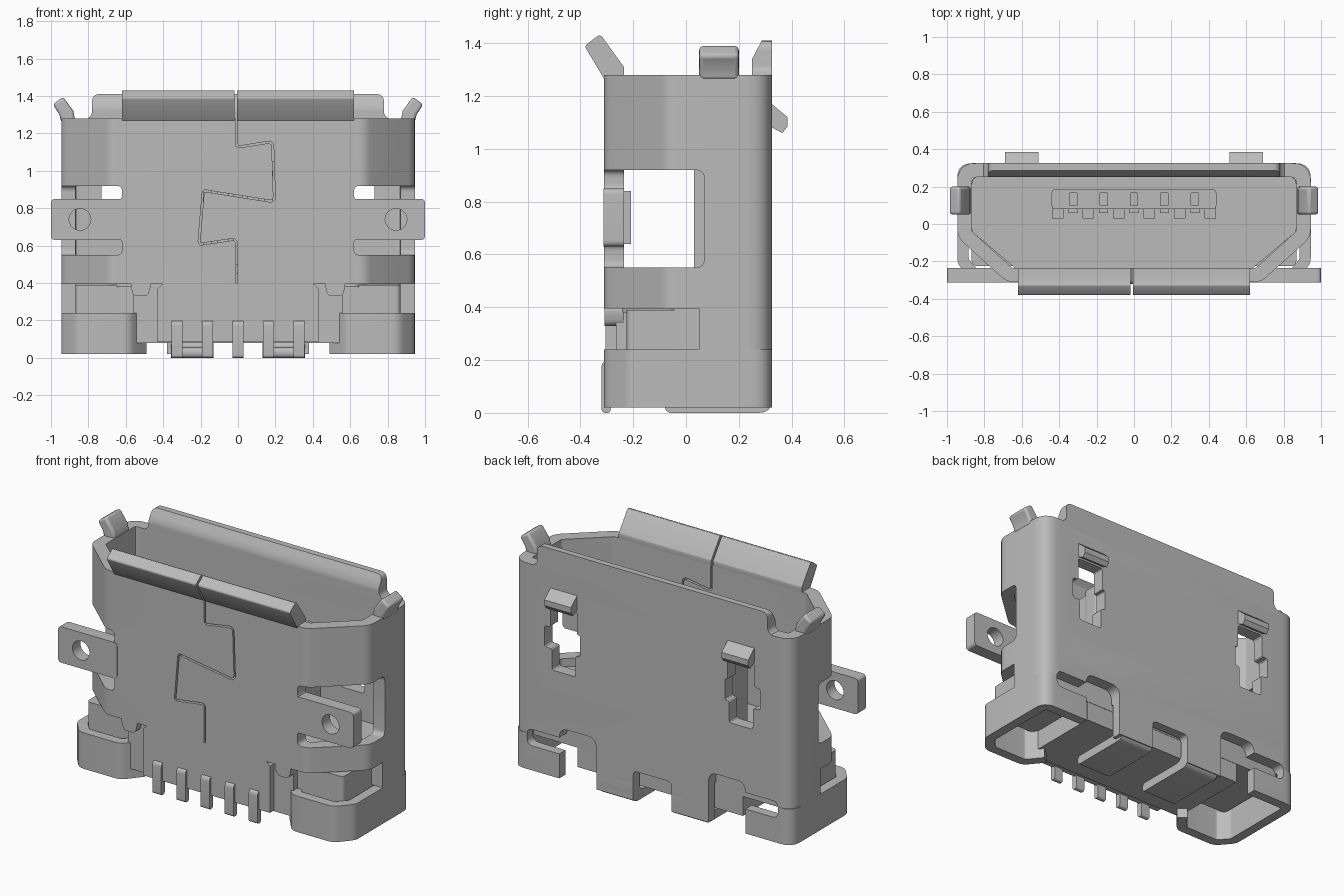
import bpy, bmesh, math
from mathutils import Vector

cube = bpy.data.objects.get("Cube")
if cube:
    bpy.data.objects.remove(cube, do_unlink=True)

metal = bpy.data.materials.new("plain grey")
metal.use_nodes = True
GREY = (0.5, 0.5, 0.5, 1)
metal.diffuse_color = GREY
metal.node_tree.nodes["Principled BSDF"].inputs["Base Color"].default_value = GREY


def rounded(pts, r, steps=6, closed=True):
    """Round the corners of a 2D outline."""
    out, n = [], len(pts)
    for i, p in enumerate(pts):
        p = Vector(p)
        if not closed and i in (0, n - 1):
            out.append(p)
            continue
        a, b = Vector(pts[i - 1]) - p, Vector(pts[(i + 1) % n]) - p
        half = a.angle(b) / 2
        d = min(r / math.tan(half), a.length * 0.49, b.length * 0.49)
        s, e = p + a.normalized() * d, p + b.normalized() * d
        for k in range(steps + 1):
            t = k / steps
            out.append(s * (1 - t) ** 2 + p * 2 * t * (1 - t) + e * t * t)
    return out


def place(p, h, axis):
    return {"x": (h, p[0], p[1]), "y": (p[0], h, p[1]), "z": (p[0], p[1], h)}[axis]


def finish(name, bm):
    bmesh.ops.recalc_face_normals(bm, faces=bm.faces)
    me = bpy.data.meshes.new(name)
    bm.to_mesh(me)
    bm.free()
    me.materials.append(metal)
    ob = bpy.data.objects.new(name, me)
    bpy.context.collection.objects.link(ob)
    return ob


def prism(name, pts, axis, lo, hi):
    """Extrude a 2D outline along an axis."""
    bm = bmesh.new()
    a = [bm.verts.new(place(p, lo, axis)) for p in pts]
    b = [bm.verts.new(place(p, hi, axis)) for p in pts]
    n = len(pts)
    bm.faces.new(a)
    bm.faces.new(b[::-1])
    for i in range(n):
        j = (i + 1) % n
        bm.faces.new((a[i], a[j], b[j], b[i]))
    return finish(name, bm)


def rect(u0, u1, v0, v1, r=0):
    pts = [(u0, v0), (u1, v0), (u1, v1), (u0, v1)]
    return rounded(pts, r) if r else pts


def box(name, x0, x1, y0, y1, z0, z1):
    return prism(name, rect(x0, x1, y0, y1), "z", z0, z1)


def ribbon(name, pts, thick, axis, lo, hi, closed):
    """Sheet of constant thickness to the left of a path."""
    pts = [Vector(p) for p in pts]
    n, inner = len(pts), []
    for i, p in enumerate(pts):
        before = p - pts[i - 1] if closed or i else pts[1] - p
        after = pts[(i + 1) % n] - p if closed or i < n - 1 else before
        n1, n2 = (Vector((-d.y, d.x)).normalized() for d in (before, after))
        inner.append(p + (n1 + n2) * thick / (1 + n1.dot(n2)))
    if not closed:
        return prism(name, pts + inner[::-1], axis, lo, hi)
    bm = bmesh.new()
    rings = [[bm.verts.new(place(p, h, axis)) for p in ring]
             for ring, h in ((pts, lo), (pts, hi), (inner, hi), (inner, lo))]
    for k in range(4):
        r, s = rings[k], rings[(k + 1) % 4]
        for i in range(n):
            j = (i + 1) % n
            bm.faces.new((r[i], r[j], s[j], s[i]))
    return finish(name, bm)


def cut(ob, cutter, keep=False):
    m = ob.modifiers.new("cut", "BOOLEAN")
    m.operation, m.solver, m.object = "DIFFERENCE", "EXACT", cutter
    bpy.context.view_layer.objects.active = ob
    bpy.ops.object.modifier_apply(modifier=m.name)
    if not keep:
        bpy.data.objects.remove(cutter, do_unlink=True)


def mirror_path(half):
    return [(-x, y) for x, y in half[::-1]] + half


def flip(pts, s):
    return [(s * p[0], p[1]) for p in pts]


T = 0.075
# Main shell sleeve
shell = ribbon("shell", rounded(mirror_path([(0.68, -0.31), (0.945, -0.07), (0.945, 0.325)]), 0.1),
               T, "z", 0.395, 1.28, True)
# Back wall above the lower bands
rear = ribbon("rear_wall", rounded([(0.945, 0.05), (0.945, 0.325), (-0.945, 0.325), (-0.945, 0.05)],
              0.1, closed=False), T, "z", 0.24, 0.395, False)
# Lower band whose ends curl inwards at the front
right_half = [(0.945, 0.325), (0.945, -0.21), (0.86, -0.31), (0.58, -0.31), (0.49, -0.2)]
band_path = [(x, y) for x, y in right_half[::-1]] + [(-x, y) for x, y in right_half]
band = ribbon("lower_band", rounded(band_path, 0.08, closed=False), T * 0.8, "z", 0.02, 0.24, False)

# Seam with interlocking dovetails
seam = [(-0.012, 1.4), (-0.012, 1.12), (0.18, 1.15), (0.19, 0.84), (-0.19, 0.9),
        (-0.215, 0.6), (-0.012, 0.63), (-0.012, 0.3)]
cut(shell, ribbon("seam_cutter", rounded(seam, 0.02, 3, False), 0.01, "y", -0.4, -0.2, False))

for s, side in ((1, "left"), (-1, "right")):
    # Side windows running into the front face
    cut(shell, prism("window_cutter", rect(-0.5, 0.07, 0.55, 0.92, 0.035), "x", s * 0.68, s * 1.1))
    for z0, z1 in ((0.55, 0.64), (0.84, 0.92)):
        cut(shell, prism("slot_cutter", flip(rect(0.62, 0.8, z0, z1, 0.03), s), "y", -0.4, -0.1))
    # Latch openings in the back
    opening = [(0.52, 0.67), (0.68, 0.67), (0.68, 0.8), (0.73, 0.8), (0.73, 0.93),
               (0.69, 0.93), (0.69, 1.07), (0.51, 1.07), (0.51, 0.93), (0.49, 0.93),
               (0.49, 0.8), (0.52, 0.8)]
    cut(shell, prism("latch_cutter", flip(rounded(opening, 0.015, 3), s), "y", 0.15, 0.4))
    prism("latch_" + side, [(0.25, 1.19), (0.325, 1.17), (0.385, 1.12), (0.385, 1.085),
          (0.365, 1.06), (0.29, 1.1), (0.25, 1.1)], "x", s * 0.51, s * 0.69)
    # Lower back cutouts
    for outline in (rect(0.38, 0.63, -0.1, 0.33, 0.06), rect(0.55, 0.85, 0.17, 0.27, 0.04)):
        cutter = prism("back_cutter", flip(outline, s), "y", 0.15, 0.4)
        cut(rear, cutter, keep=True)
        cut(band, cutter)

    # Mounting ears with holes
    ear = prism("ear_" + side, flip(rect(0.6, 1.0, 0.63, 0.85, 0.025), s), "y", -0.312, -0.235)
    hole = [(s * 0.845 + 0.058 * math.cos(a), 0.74 + 0.058 * math.sin(a))
            for a in (math.tau * k / 32 for k in range(32))]
    cut(ear, prism("hole_cutter", hole, "y", -0.5, -0.1))

    # Flared guide lips at the sides
    lip = prism("side_lip_" + side, flip([(0.87, 1.26), (0.945, 1.26), (0.955, 1.3), (0.99, 1.355),
                (0.935, 1.395), (0.88, 1.32)], s), "y", 0.05, 0.2)
    bev = lip.modifiers.new("soft", "BEVEL")
    bev.width, bev.segments, bev.limit_method = 0.015, 3, "ANGLE"
    bev.angle_limit = math.radians(50)

    # Small tabs under the front wall
    prism("front_tab_" + side, flip(rounded([(0.46, 0.41), (0.48, 0.33), (0.56, 0.33), (0.58, 0.41)],
          0.03), s), "y", -0.309, -0.235)
    # Clips folding under the base
    clip = rounded([(0.325, 0.15), (0.325, 0.0), (-0.08, 0.0), (-0.08, 0.055), (0.265, 0.055),
                    (0.265, 0.15)], 0.05)
    prism("base_clip_" + side, clip, "x", s * 0.13, s * 0.357)

cutter = prism("notch_cutter", rect(-0.13, 0.13, -0.1, 0.2, 0.03), "y", 0.15, 0.4)
cut(band, cutter)

# Flared front lip in two halves
front_lip = rounded([(-0.31, 1.265), (-0.385, 1.39), (-0.325, 1.435), (-0.235, 1.31), (-0.235, 1.265)],
                    0.015, 3)
prism("front_lip_right", front_lip, "x", -0.62, -0.018)
prism("front_lip_left", front_lip, "x", -0.006, 0.62)

# Back lip with a bevelled inner edge
back_lip = prism("back_lip", rounded([(-0.84, 1.25), (0.84, 1.25), (0.78, 1.3), (0.78, 1.41), (-0.78, 1.41),
                 (-0.78, 1.3)], 0.04), "y", 0.25, 0.325)
cut(back_lip, prism("lip_cutter", [(0.2, 1.34), (0.25, 1.34), (0.292, 1.42), (0.2, 1.42)],
                    "x", -1, 1))

# Moulded insert
prism("insert_top", rounded(mirror_path([(0.63, -0.24), (0.868, -0.04), (0.868, 0.252)]), 0.04),
      "z", 0.38, 0.5)
prism("insert_base", rect(-0.868, 0.868, -0.225, 0.252, 0.03), "z", 0.2, 0.39)
box("insert_core", -0.56, 0.56, -0.265, 0.25, 0.08, 0.45)
prism("insert_front", [(-0.43, 0.085), (0.43, 0.085), (0.43, 0.37), (0.4, 0.398), (-0.4, 0.398),
      (-0.43, 0.37)], "y", -0.305, -0.2)

# Contact tongue with ribs between the contacts
tongue = prism("tongue", rect(-0.44, 0.44, 0.08, 0.185, 0.02), "z", 0.45, 1.05)
PITCH = 0.163
for i in range(6):
    x = (i - 2.5) * PITCH
    box("tongue_rib", x - 0.03, x + 0.03, 0.03, 0.1, 0.45, 1.02)

# Contacts and soldering pins
pin_profile = rounded([(-0.32, 0.0), (-0.285, 0.0), (-0.285, 0.15), (-0.2, 0.15), (-0.2, 0.2),
                       (-0.32, 0.2)], 0.03)
for i in range(5):
    x = (i - 2) * PITCH
    prism("pin", pin_profile, "x", x - 0.03, x + 0.03)
    box("contact", x - 0.025, x + 0.025, 0.06, 0.1, 0.45, 1.0)
    cut(tongue, box("groove_cutter", x - 0.02, x + 0.02, 0.1, 0.165, 1.0, 1.2))

# Smooth shading with sharp edges
bpy.ops.object.select_all(action="DESELECT")
for ob in bpy.context.collection.objects:
    if ob.type == "MESH":
        ob.select_set(True)
        bpy.context.view_layer.objects.active = ob
bpy.ops.object.shade_smooth_by_angle(angle=math.radians(30))
